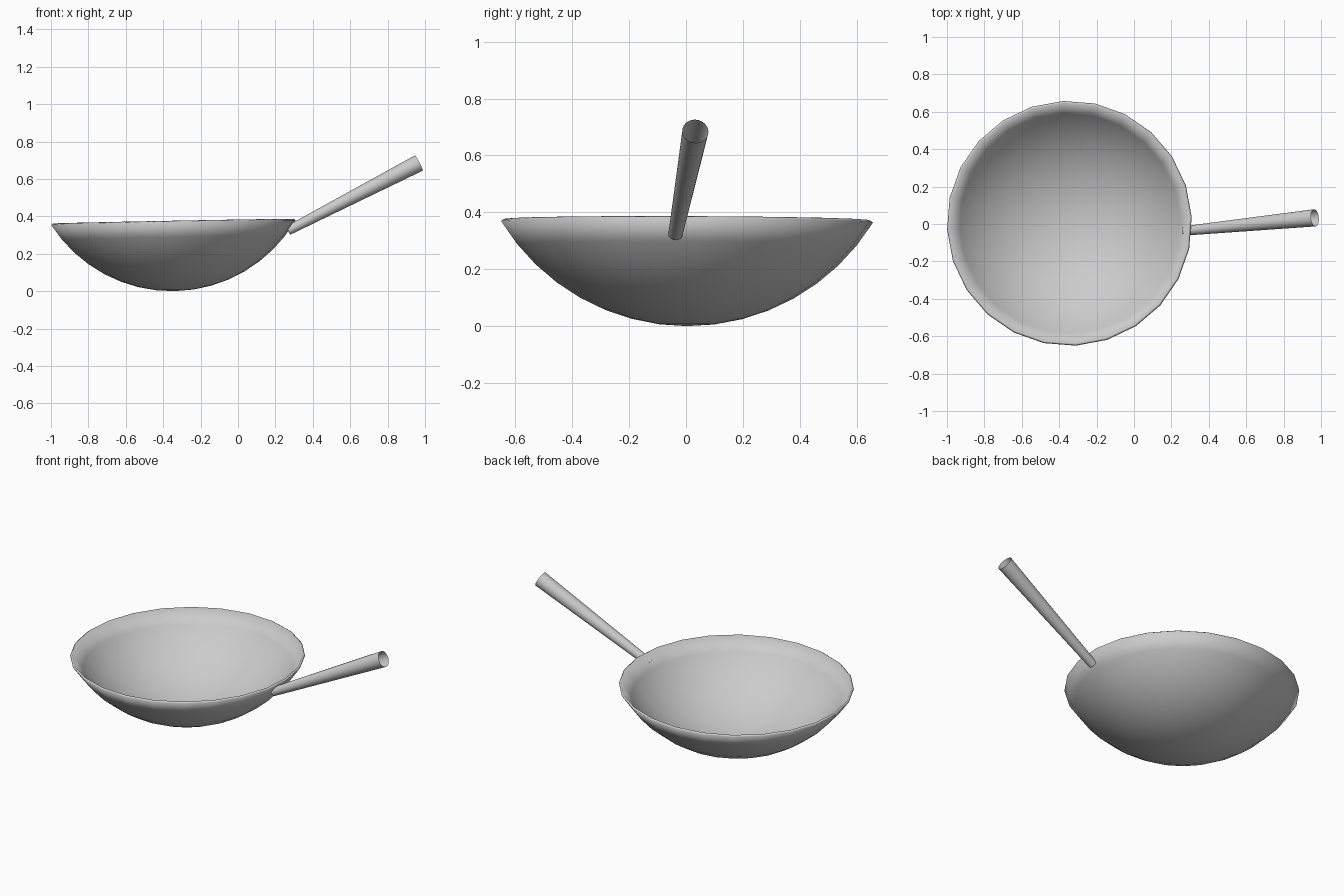
import bpy, bmesh, math
from mathutils import Vector, Matrix

cube = bpy.data.objects.get("Cube")
if cube:
    bpy.data.objects.remove(cube)

steel = bpy.data.materials.new("grey steel")
steel.use_nodes = True
colour = (0.6, 0.6, 0.6, 1)
steel.diffuse_color = colour
steel.node_tree.nodes["Principled BSDF"].inputs["Base Color"].default_value = colour


def add_object(name, bm):
    bmesh.ops.recalc_face_normals(bm, faces=bm.faces)
    for face in bm.faces:
        face.smooth = True
    mesh = bpy.data.meshes.new(name)
    bm.to_mesh(mesh)
    bm.free()
    mesh.materials.append(steel)
    obj = bpy.data.objects.new(name, mesh)
    bpy.context.collection.objects.link(obj)
    return obj


# Bowl: an arc spun into a spherical cap, then thickened inwards
RADIUS, RIM_ANGLE, RINGS, SIDES = 0.768, math.radians(58.5), 8, 24
bm = bmesh.new()
arc = []
for i in range(RINGS + 1):
    a = RIM_ANGLE * i / RINGS
    arc.append(bm.verts.new((RADIUS * math.sin(a), 0, -RADIUS * math.cos(a))))
edges = [bm.edges.new(pair) for pair in zip(arc, arc[1:])]
bmesh.ops.spin(bm, geom=arc + edges, cent=(0, 0, 0), axis=(0, 0, 1),
               angle=math.tau, steps=SIDES, use_duplicate=False)
bmesh.ops.remove_doubles(bm, verts=bm.verts, dist=0.0005)
bmesh.ops.rotate(bm, verts=bm.verts, matrix=Matrix.Rotation(math.radians(3), 3, "Z"))
bowl = add_object("bowl", bm)
# An open cap needs its normals to face away from the sphere centre
if bowl.data.polygons[0].normal.dot(bowl.data.polygons[0].center) < 0:
    bowl.data.flip_normals()
bowl.location = (-0.353, 0.005, RADIUS)
bowl.rotation_euler = (math.radians(-0.2), math.radians(-1.1), 0)
wall = bowl.modifiers.new("wall", "SOLIDIFY")
wall.thickness = 0.013
wall.offset = -1

# Handle: a hollow tapered tube rising from the bowl wall
start, end = Vector((0.268, -0.037, 0.324)), Vector((0.967, 0.033, 0.685))
axis = end - start
bm = bmesh.new()
bmesh.ops.create_cone(bm, cap_ends=False, segments=24, radius1=0.025,
                      radius2=0.046, depth=axis.length)
handle = add_object("handle", bm)
handle.location = (start + end) / 2
handle.rotation_mode = "QUATERNION"
handle.rotation_quaternion = axis.to_track_quat("Z", "Y")

# Smooth shading with crisp rim edges
bpy.ops.object.select_all(action="DESELECT")
for obj in (bowl, handle):
    obj.select_set(True)
bpy.context.view_layer.objects.active = bowl
bpy.ops.object.shade_smooth_by_angle(angle=math.radians(40))
